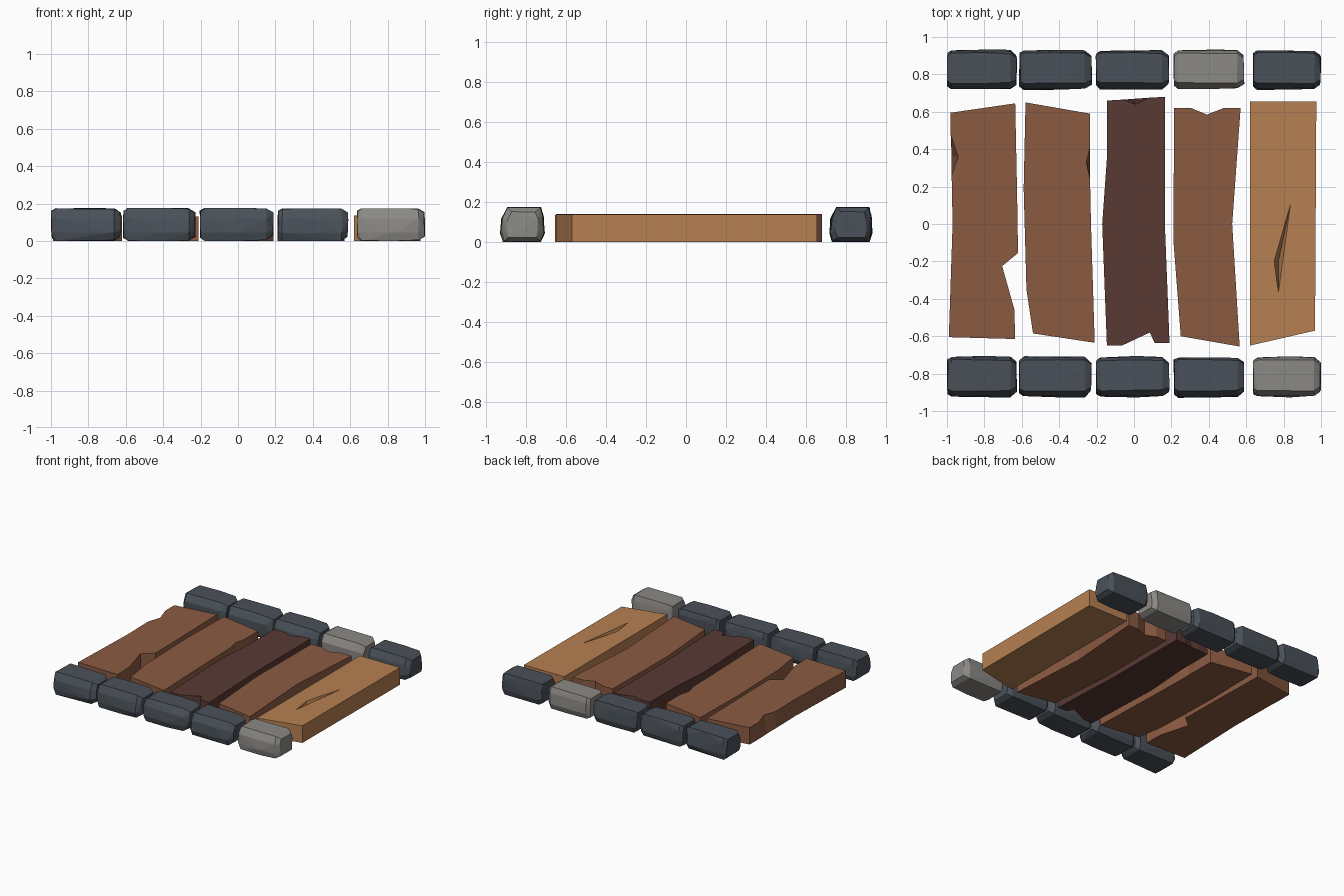
import bpy, bmesh, random
from mathutils import Vector

if "Cube" in bpy.data.objects:
    bpy.data.objects.remove(bpy.data.objects["Cube"])

random.seed(4)

def material(name, rgb):
    m = bpy.data.materials.new(name)
    m.diffuse_color = (*rgb, 1)
    m.use_nodes = True
    m.node_tree.nodes["Principled BSDF"].inputs["Base Color"].default_value = m.diffuse_color
    return m

brown = material("brown wood", (0.26, 0.105, 0.055))
dark = material("dark wood", (0.10, 0.041, 0.034))
tan = material("tan wood", (0.47, 0.215, 0.085))
slate = material("slate stone", (0.068, 0.082, 0.10))
grey = material("light grey stone", (0.26, 0.25, 0.235))

def finish(bm, name, mat):
    bmesh.ops.recalc_face_normals(bm, faces=bm.faces[:])
    mesh = bpy.data.meshes.new(name)
    bm.to_mesh(mesh)
    bm.free()
    mesh.materials.append(mat)
    ob = bpy.data.objects.new(name, mesh)
    bpy.context.collection.objects.link(ob)
    return ob

def plank(name, mat, height, outline):
    """Prism; a point may carry (dx, dy) to pull its top corner in as a chip."""
    bm = bmesh.new()
    low, top = [], []
    for x, y, *d in outline:
        dx, dy = d or (0, 0)
        low.append(bm.verts.new((x, y, 0)))
        top.append(bm.verts.new((x + dx, y + dy, height)))
    bm.faces.new(low)
    bm.faces.new(top)
    for i in range(len(low)):
        j = (i + 1) % len(low)
        bm.faces.new((low[i], low[j], top[j], top[i]))
    return finish(bm, name, mat)

def hull(name, mat, points):
    bm = bmesh.new()
    for p in points:
        bm.verts.new(p)
    res = bmesh.ops.convex_hull(bm, input=bm.verts[:])
    loose = [v for v in bm.verts if not v.link_faces]
    bmesh.ops.delete(bm, geom=loose, context='VERTS')
    return finish(bm, name, mat)

# wooden planks, left to right
plank("plank_1", brown, 0.135, [
    (-.98, .595), (-.635, .645), (-.625, .16), (-.62, -.155), (-.705, -.225),
    (-.64, -.455), (-.635, -.615), (-.99, -.605), (-.97, 0), (-.975, .26),
    (-.975, .36, .035, 0), (-.98, .48)])
plank("plank_2", brown, 0.13, [
    (-.58, .65), (-.235, .59), (-.235, .41), (-.235, .33, -.02, 0), (-.235, .24),
    (-.23, 0), (-.21, -.635), (-.54, -.585), (-.575, -.35), (-.59, .19)])
plank("plank_3", dark, 0.14, [
    (-.145, .66), (-.06, .665), (.01, .67, 0, -.03), (.08, .675), (.165, .68),
    (.165, 0), (.19, -.635), (.11, -.635), (.085, -.58), (-.065, -.65),
    (-.145, -.65), (-.17, 0), (-.145, .35)])
plank("plank_4", brown, 0.135, [
    (.215, .62), (.305, .62), (.39, .585), (.48, .62), (.57, .62),
    (.525, 0), (.565, -.655), (.25, -.6), (.21, -.08)])
tan_plank = plank("plank_5", tan, 0.137, [
    (.62, .655), (.975, .655), (.968, -.57), (.62, -.65)])

# crack carved in the tan plank
crack = hull("crack_cutter", tan, [
    (.84, .12, .14), (.748, -.2, .14), (.772, -.375, .14), (.772, -.2, .07)])
crack.hide_render = True
crack.hide_set(True)
cut = tan_plank.modifiers.new("crack", 'BOOLEAN')
cut.operation = 'DIFFERENCE'
cut.object = crack

# rough kerb stones: hull of jittered cross-section rings
SECTION = [(-.88, 0), (.85, 0), (1, .25), (.95, .75), (.84, 1), (-.68, 1), (-.95, .68), (-1, .25)]

def stone(name, mat, x0, x1, y0, y1, height=0.177):
    cx, cy, hx, hy = (x0 + x1) / 2, (y0 + y1) / 2, (x1 - x0) / 2, (y1 - y0) / 2
    points = []
    for u, s in ((-1, .84), (-.88, 1), (.1, 1), (.82, .98), (1, .74)):
        for v, w in SECTION:
            k = s * random.uniform(.91, 1)
            uu = u * random.uniform(.96, 1)
            points.append((cx + uu * hx, cy + v * k * hy,
                           height * (.5 + (w - .5) * s * random.uniform(.95, 1))))
    lowest = min(p[2] for p in points)
    hull(name, mat, [Vector((x, y, z - lowest)) for x, y, z in points])

SPANS = [(-1, -.625), (-.615, -.225), (-.205, .19), (.21, .59), (.635, 1)]
for i, (x0, x1) in enumerate(SPANS):
    stone(f"front_stone_{i + 1}", grey if i == 4 else slate, x0, x1, -.93, -.705)
    stone(f"back_stone_{i + 1}", grey if i == 3 else slate, x0, x1, .715, .935)
